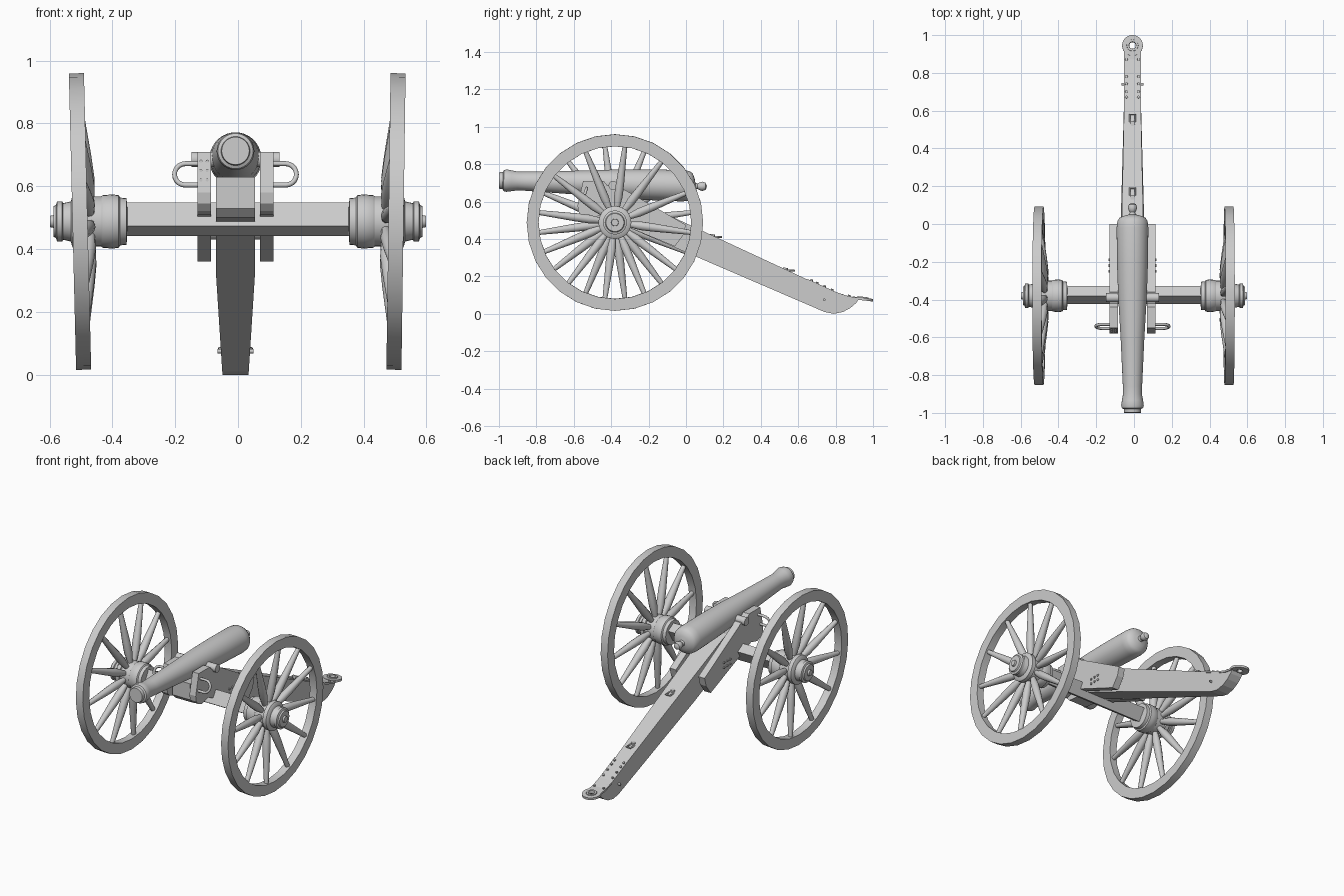
import bpy
import bmesh
from math import pi, cos, sin, radians
from mathutils import Matrix, Vector

default = bpy.data.objects.get("Cube")
if default:
    bpy.data.objects.remove(default, do_unlink=True)

grey = bpy.data.materials.new("plain_grey")
grey.use_nodes = True
grey.diffuse_color = (0.6, 0.6, 0.6, 1)
grey.node_tree.nodes["Principled BSDF"].inputs["Base Color"].default_value = (0.6, 0.6, 0.6, 1)

CX = -0.008                       # barrel and trail sit slightly off centre
AXLE = Vector((0, -0.38, 0.488))
TO_X = Matrix.Rotation(pi / 2, 4, "Y")
TO_Y = Matrix.Rotation(-pi / 2, 4, "X")


def move(x, y, z):
    return Matrix.Translation((x, y, z))


def finish(name, bm, matrix=Matrix(), smooth=True):
    bm.transform(matrix)
    bmesh.ops.recalc_face_normals(bm, faces=bm.faces)
    mesh = bpy.data.meshes.new(name)
    bm.to_mesh(mesh)
    bm.free()
    obj = bpy.data.objects.new(name, mesh)
    bpy.context.collection.objects.link(obj)
    mesh.materials.append(grey)
    if smooth:
        bpy.ops.object.select_all(action="DESELECT")
        obj.select_set(True)
        bpy.context.view_layer.objects.active = obj
        bpy.ops.object.shade_smooth_by_angle(angle=radians(38))
    return obj


def lathe(name, profile, matrix, sides=32, closed=False):
    """Spin (radius, height) points round local z."""
    bm = bmesh.new()
    rings = []
    for r, h in profile:
        rings.append([bm.verts.new((r * cos(2 * pi * i / sides), r * sin(2 * pi * i / sides), h))
                      for i in range(sides)])
    pairs = list(zip(rings, rings[1:]))
    if closed:
        pairs.append((rings[-1], rings[0]))
    else:
        bm.faces.new(rings[0])
        bm.faces.new(rings[-1])
    for a, b in pairs:
        for i in range(sides):
            j = (i + 1) % sides
            bm.faces.new((a[i], a[j], b[j], b[i]))
    return finish(name, bm, matrix)


def prism(name, outline, x0, x1, width=None):
    """Extrude a (y, z) outline along x; width(y) narrows it about the centre line."""
    bm = bmesh.new()
    a = [bm.verts.new((x0, y, z)) for y, z in outline]
    b = [bm.verts.new((x1, y, z)) for y, z in outline]
    bm.faces.new(a)
    bm.faces.new(b)
    for i in range(len(a)):
        j = (i + 1) % len(a)
        bm.faces.new((a[i], a[j], b[j], b[i]))
    if width:
        for v in bm.verts:
            v.co.x = CX + (v.co.x - CX) * width(v.co.y)
    return finish(name, bm, smooth=False)


def tube(name, points, radius):
    curve = bpy.data.curves.new(name, "CURVE")
    curve.dimensions = "3D"
    curve.bevel_depth = radius
    curve.bevel_resolution = 2
    curve.use_fill_caps = True
    spline = curve.splines.new("POLY")
    spline.points.add(len(points) - 1)
    for p, co in zip(spline.points, points):
        p.co = (*co, 1)
    curve.materials.append(grey)
    obj = bpy.data.objects.new(name, curve)
    bpy.context.collection.objects.link(obj)
    bpy.ops.object.select_all(action="DESELECT")
    obj.select_set(True)
    bpy.context.view_layer.objects.active = obj
    bpy.ops.object.convert(target="MESH")
    bpy.ops.object.shade_smooth_by_angle(angle=radians(50))


def rod(name, start, end, radius, sides=16):
    start, end = Vector(start), Vector(end)
    turn = (end - start).to_track_quat("Z", "Y").to_matrix().to_4x4()
    lathe(name, [(radius, 0), (radius, (end - start).length)], Matrix.Translation(start) @ turn, sides)


def trail_top(y):
    return 0.485 - 0.46 * y


# Barrel with swelled muzzle, rounded breech and knob
barrel = [(0.044, -1.0), (0.046, -0.98), (0.056, -0.975), (0.06, -0.96), (0.056, -0.935),
          (0.05, -0.9), (0.051, -0.86), (0.062, -0.62), (0.076, -0.38), (0.082, -0.2),
          (0.084, -0.02), (0.08, 0.015), (0.068, 0.034), (0.04, 0.045), (0.018, 0.05),
          (0.014, 0.062), (0.02, 0.072), (0.025, 0.087), (0.019, 0.104), (0.006, 0.111)]
lathe("barrel", barrel, move(CX, 0, 0.684) @ Matrix.Rotation(-0.029, 4, "X") @ TO_Y, 40)
rod("trunnions", (CX - 0.14, -0.39, 0.686), (CX + 0.14, -0.39, 0.686), 0.024, 20)

# Trail beam, narrowing to the rear and curving up at the shoe
trail = [(-0.55, 0.63), (-0.3, 0.62), (-0.2, 0.577), (0.8, 0.113), (0.87, 0.088), (0.925, 0.08),
         (0.91, 0.058), (0.88, 0.032), (0.84, 0.01), (0.79, 0), (0.74, 0.01),
         (0.02, 0.32), (-0.35, 0.48), (-0.52, 0.5), (-0.55, 0.53)]
prism("trail", trail, CX - 0.062, CX + 0.062, lambda y: 1 - 0.36 * min(max((y - 0.03) / 0.8, 0), 1))

# Plate and towing ring on the tail
plate = [(0.65, 0.186), (0.8, 0.117), (0.87, 0.093), (0.922, 0.086),
         (0.922, 0.074), (0.87, 0.082), (0.8, 0.106), (0.65, 0.175)]
prism("tail_plate", plate, CX - 0.046, CX + 0.046)
ring_place = move(CX, 0.945, 0.079) @ Matrix.Rotation(-0.12, 4, "X")
lathe("towing_ring", [(0.018, -0.007), (0.055, -0.007), (0.055, 0.007), (0.018, 0.007)],
      ring_place, 28, closed=True)
lathe("towing_ring_lip", [(0.017, 0), (0.032, 0), (0.03, 0.012), (0.019, 0.012)],
      ring_place, 24, closed=True)

# Rivets and staples along the trail
for side in (-1, 1):
    for y in (0.67, 0.7, 0.74, 0.78, 0.83, 0.87):
        z = trail_top(y) if y < 0.8 else 0.19 - 0.11 * y
        rod("tail_rivet", (CX + side * 0.032, y, z - 0.005), (CX + side * 0.032, y + 0.003, z + 0.007), 0.007, 8)
for y in (0.16, 0.55):
    path = [(CX + dx, y + d, trail_top(y + d) + h) for dx, d, h in
            ((-0.014, -0.01, -0.005), (-0.014, 0.03, 0.013), (0.014, 0.03, 0.013), (0.014, -0.01, -0.005))]
    tube("trail_staple", path, 0.005)
    rod("staple_foot", (CX, y - 0.02, trail_top(y) - 0.01), (CX, y - 0.018, trail_top(y) + 0.014), 0.013, 12)
rod("tail_cross_bolt", (CX - 0.057, 0.74, 0.075), (CX + 0.057, 0.74, 0.075), 0.007, 10)

# Axle beam, tilted to follow the trail
tilt = radians(-31)
corners = [(-0.031, -0.043), (0.031, -0.043), (0.031, 0.043), (-0.031, 0.043)]
prism("axle", [(-0.376 + a * cos(tilt) - b * sin(tilt), 0.495 + a * sin(tilt) + b * cos(tilt))
               for a, b in corners], -0.37, 0.37)

# Cheeks, handles and bolts
cheek = [(-0.55, 0.71), (-0.44, 0.71), (-0.42, 0.685), (-0.36, 0.685), (-0.34, 0.67),
         (0.0, 0.475), (-0.015, 0.42), (-0.06, 0.36), (-0.46, 0.525), (-0.52, 0.51),
         (-0.555, 0.522), (-0.575, 0.545), (-0.58, 0.58)]
for side in (-1, 1):
    xs = sorted((CX + side * 0.078, CX + side * 0.121))
    prism("cheek", cheek, *xs)
    rod("cheek_spacer", (CX + side * 0.05, -0.1, 0.46), (CX + side * 0.1, -0.1, 0.46), 0.03)
    arc = [(CX + side * (0.16 + 0.034 * cos(t)), -0.542 + 0.011 * sin(t), 0.638 + 0.034 * sin(t))
           for t in (pi * (i / 10 - 0.5) for i in range(11))]
    inner = CX + side * 0.115
    tube("side_handle", [(inner, -0.553, 0.604)] + arc + [(inner, -0.531, 0.672)], 0.008)
    for y in (-0.25, -0.22, -0.19):
        for z in (0.47, 0.5):
            rod("cheek_bolt", (CX + side * 0.12, y, z), (CX + side * 0.127, y, z), 0.007, 8)
for dx in (-0.01, 0.01):
    for z in (0.62, 0.65, 0.68):
        y = -0.577 + (z - 0.58) * 0.21
        rod("front_rivet", (CX - 0.1 + dx, y + 0.005, z), (CX - 0.1 + dx, y - 0.006, z), 0.005, 8)

# Wheels: flanged hub, dished spokes and rim, leaning outward at the top
hub = [(0.04, 0.352), (0.074, 0.355), (0.076, 0.375), (0.084, 0.38), (0.086, 0.4), (0.084, 0.43),
       (0.08, 0.435), (0.08, 0.495), (0.088, 0.498), (0.088, 0.522), (0.08, 0.528), (0.064, 0.532),
       (0.058, 0.557), (0.064, 0.56), (0.064, 0.576), (0.052, 0.58), (0.048, 0.588), (0.02, 0.588),
       (0.018, 0.598)]
rim = [(0.408, 0.479), (0.472, 0.479), (0.472, 0.527), (0.408, 0.527)]
spoke = [(0.014, 0.06), (0.017, 0.09), (0.024, 0.14), (0.023, 0.21), (0.013, 0.42)]
SPOKES = 12
for side, lean in ((-1, 1.4), (1, 0.8)):
    flip = Matrix.Scale(side, 4, (1, 0, 0))
    base = Matrix.Translation(AXLE) @ flip
    tilted = base @ move(0.5, 0, 0) @ Matrix.Rotation(radians(lean), 4, "Y") @ move(-0.5, 0, 0)
    lathe("wheel_hub", hub, base @ TO_X, 28)
    lathe("wheel_rim", rim, tilted @ TO_X, 28, closed=True)
    for i in range(SPOKES):
        turn = Matrix.Rotation(2 * pi * (i - 0.25 * side) / SPOKES, 4, "X")
        lathe("spoke", spoke, tilted @ turn @ move(0.464, 0, 0) @ Matrix.Rotation(0.1, 4, "Y"), 10)
